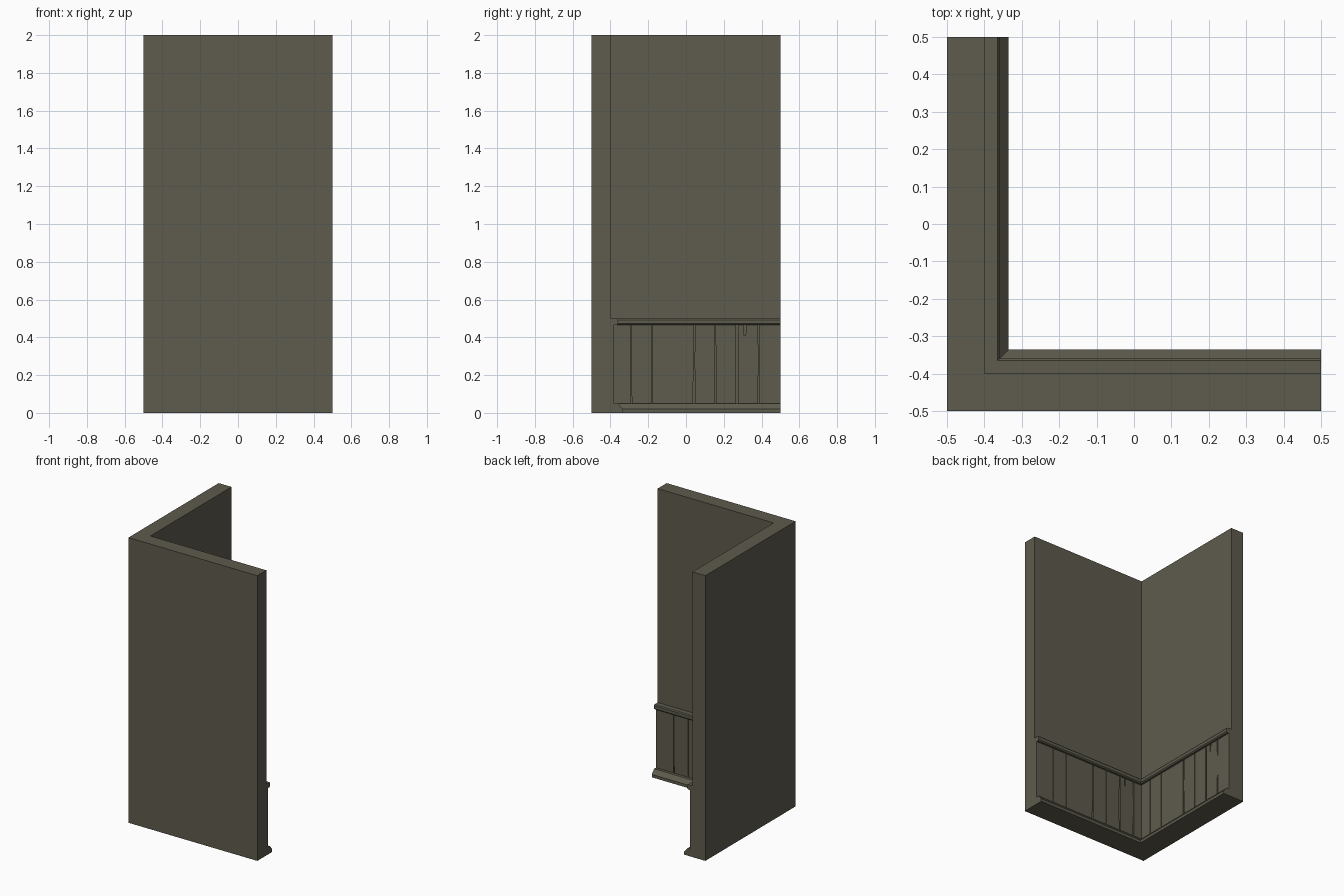
import bpy, bmesh

if "Cube" in bpy.data.objects:
    bpy.data.objects.remove(bpy.data.objects["Cube"])

mat = bpy.data.materials.new("weathered olive brown")
mat.diffuse_color = (0.112, 0.106, 0.074, 1)
mat.use_nodes = True
mat.node_tree.nodes["Principled BSDF"].inputs["Base Color"].default_value = mat.diffuse_color


def finish(bm, name):
    bmesh.ops.recalc_face_normals(bm, faces=bm.faces)
    me = bpy.data.meshes.new(name)
    bm.to_mesh(me)
    bm.free()
    me.materials.append(mat)
    ob = bpy.data.objects.new(name, me)
    bpy.context.collection.objects.link(ob)
    return ob


def corner_sweep(name, profile):
    """Sweep a (depth, z) profile around the L with a mitred corner."""
    bm = bmesh.new()
    rings = [
        [bm.verts.new((0.5, d - 0.5, z)) for d, z in profile],
        [bm.verts.new((d - 0.5, d - 0.5, z)) for d, z in profile],
        [bm.verts.new((d - 0.5, 0.5, z)) for d, z in profile],
    ]
    n = len(profile)
    for a, b in zip(rings, rings[1:]):
        for i in range(n):
            j = (i + 1) % n
            bm.faces.new((a[i], a[j], b[j], b[i]))
    bm.faces.new(rings[0])
    bm.faces.new(rings[2])
    return finish(bm, name)


# Wall, chair rail and skirting
corner_sweep("corner_wall", [(0, 0), (0.1, 0), (0.1, 2), (0, 2)])
corner_sweep("chair_rail", [(0.1, 0.465), (0.133, 0.465), (0.14, 0.472),
                            (0.14, 0.493), (0.135, 0.5), (0.1, 0.5)])
corner_sweep("skirting_board", [(0.1, 0), (0.165, 0), (0.165, 0.02),
                                (0.14, 0.05), (0.1, 0.05)])

# Plank seams: position, half width at bottom, middle, top
SEAMS = [(-0.29, 0.003, 0.002, 0.002), (-0.18, 0.002, 0.002, 0.002),
         (0.043, 0.007, 0.003, 0.004), (0.155, 0.003, 0.003, 0.002),
         (0.27, 0.004, 0.007, 0.004), (0.385, 0.004, 0.002, 0.003)]
LEVELS = (0.045, 0.25, 0.47)
NICK = 0.312


def planks(name, place):
    """Row of planks; place maps (along, depth, z) to a position."""
    bm = bmesh.new()
    ends = [(-0.4, 0, 0, 0)] + SEAMS + [(0.5, 0, 0, 0)]
    for left, right in zip(ends, ends[1:]):
        outline = [(left[0] + left[3 - i], LEVELS[2 - i]) for i in range(3)]
        outline += [(right[0] - right[1 + i], LEVELS[i]) for i in range(3)]
        # splintered notch at the top of one plank
        if left[0] < NICK < right[0]:
            outline += [(NICK + 0.006, 0.47), (NICK + 0.004, 0.41),
                        (NICK - 0.004, 0.41), (NICK - 0.004, 0.47)]
        front = [bm.verts.new(place(s, 0.12, z)) for s, z in outline]
        back = [bm.verts.new(place(s, 0.1, z)) for s, z in outline]
        bm.faces.new(front)
        for i in range(len(outline)):
            j = (i + 1) % len(outline)
            bm.faces.new((front[i], front[j], back[j], back[i]))
        bm.faces.new(back)
    return finish(bm, name)


# Wainscot planks on both inner faces; the second row runs the other way
planks("side_planks", lambda s, d, z: (d - 0.5, s, z))
planks("front_planks",
       lambda s, d, z: (0.5 if s == 0.5 - 0.9 else (-0.4 if s == 0.5 else 0.07 - s),
                        d - 0.5, z))
